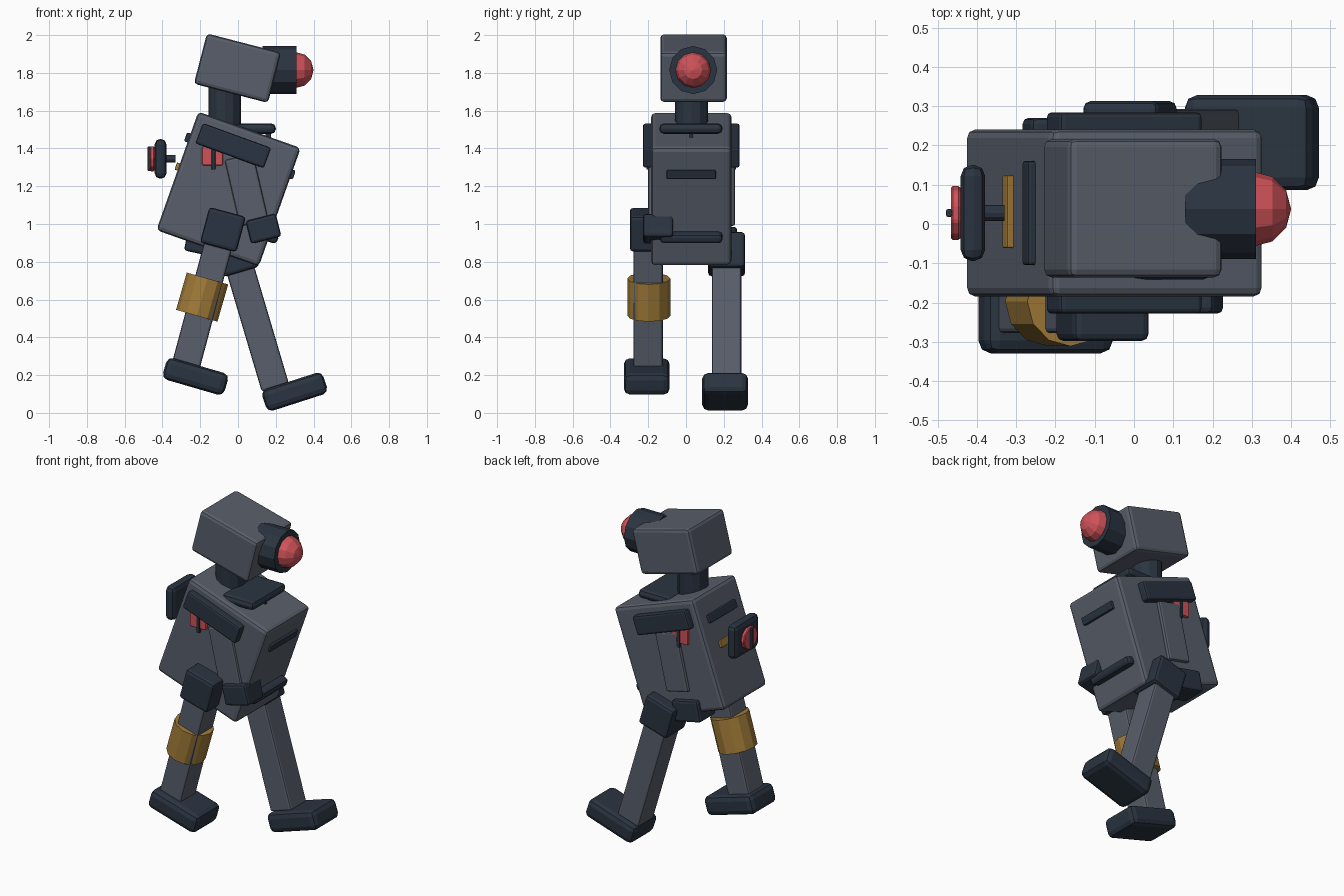
import bpy
import math
from mathutils import Matrix, Vector

if "Cube" in bpy.data.objects:
    bpy.data.objects.remove(bpy.data.objects["Cube"])


def material(name, rgb):
    m = bpy.data.materials.new(name)
    m.diffuse_color = (*rgb, 1)
    m.use_nodes = True
    m.node_tree.nodes["Principled BSDF"].inputs["Base Color"].default_value = m.diffuse_color
    return m


GREY = material("steel_grey", (0.098, 0.112, 0.145))
DARK = material("dark_navy", (0.023, 0.034, 0.052))
RED = material("lamp_red", (0.62, 0.085, 0.10))
GOLD = material("brass_gold", (0.36, 0.20, 0.04))


def finish(name, mat, tilt, bevel=0.0, segments=2):
    o = bpy.context.object
    o.name = name
    o.rotation_euler = (0, math.radians(tilt), 0)
    o.data.materials.append(mat)
    if bevel:
        b = o.modifiers.new("rounded_edges", "BEVEL")
        b.width = bevel
        b.segments = segments
    return o


def box(name, loc, size, mat, tilt=0, bevel=0.01):
    """Rounded box; tilt leans it about the y axis."""
    bpy.ops.mesh.primitive_cube_add(size=1, location=loc)
    bpy.context.object.data.transform(Matrix.Diagonal((*size, 1)))
    return finish(name, mat, tilt, bevel)


def tube(name, loc, radius, depth, mat, tilt=0, sides=12, bevel=0.0):
    bpy.ops.mesh.primitive_cylinder_add(vertices=sides, radius=radius,
                                        depth=depth, location=loc)
    return finish(name, mat, tilt, bevel, 1)


# Leaning torso; its local frame places the attached parts
TORSO_C, TORSO_T, MID = Vector((-0.05, 0.028, 1.185)), 19.5, 0.028
FRAME = Matrix.Translation(TORSO_C) @ Matrix.Rotation(math.radians(TORSO_T), 4, "Y")
box("torso", TORSO_C, (0.575, 0.425, 0.665), GREY, TORSO_T, 0.022)


def on_torso(name, local, size, mat, bevel=0.008):
    return box(name, FRAME @ Vector(local), size, mat, TORSO_T, bevel)


# Dark vents and brass strip on the chest and back
on_torso("chest_vent", (0.288, 0, 0.185), (0.03, 0.26, 0.05), DARK)
on_torso("belly_bar", (0.29, 0, -0.165), (0.09, 0.33, 0.055), DARK, 0.02)
on_torso("back_vent", (-0.29, 0, 0.185), (0.035, 0.265, 0.05), DARK)
on_torso("back_strip", (-0.293, 0.003, 0.022), (0.022, 0.185, 0.04), GOLD, 0.004)

# Neck, collar plate and head
tube("neck", (-0.07, 0.03, 1.63), 0.087, 0.24, DARK)
box("collar_plate", (0.09, 0.026, 1.505), (0.22, 0.335, 0.055), DARK, 0, 0.024)
box("collar_pin", (0.16, 0.028, 1.47), (0.03, 0.02, 0.04), DARK, 0, 0.004)
box("head", (-0.003, 0.04, 1.825), (0.405, 0.352, 0.275), GREY, 14.5, 0.02)

# Eye housing and lamp
tube("eye_housing", (0.22, 0.038, 1.815), 0.127, 0.18, DARK, 90)
bpy.ops.mesh.primitive_uv_sphere_add(segments=12, ring_count=6, radius=0.095,
                                     location=(0.305, 0.038, 1.815))
finish("eye_lamp", RED, 90)

# Gauge behind the back
box("gauge_body", (-0.41, MID, 1.345), (0.062, 0.245, 0.21), DARK, 0, 0.028)
tube("gauge_post", (-0.37, MID, 1.345), 0.02, 0.08, DARK, 90)
tube("gauge_lamp", (-0.454, MID, 1.345), 0.07, 0.024, RED, 90, 10, 0.005)
box("gauge_needle", (-0.47, MID, 1.345), (0.016, 0.02, 0.13), DARK, 0, 0.004)

# Shoulder bars and side lamps on both flanks
for side, word in ((-1, "near"), (1, "far")):
    y = MID + side * 0.2125
    box(word + "_shoulder_bar", (-0.025, y + side * 0.006, 1.415),
        (0.385, 0.075, 0.115), DARK, 20, 0.012)
    box(word + "_side_lamp", (-0.135, y, 1.36), (0.11, 0.035, 0.10), RED, 0, 0.008)
    box(word + "_lamp_needle", (-0.13, y + side * 0.015, 1.35),
        (0.02, 0.02, 0.125), DARK, 0, 0.004)

# Arms: near one swings forward, far one swings back
box("near_arm", (0.045, -0.125, 1.18), (0.155, 0.15, 0.36), GREY, -13, 0.012)
box("near_hand", (0.135, -0.148, 0.975), (0.165, 0.16, 0.125), DARK, -14, 0.015)
box("far_arm", (-0.08, 0.185, 1.18), (0.155, 0.15, 0.36), GREY, 13, 0.012)
box("far_hand", (-0.185, 0.19, 0.905), (0.18, 0.16, 0.13), DARK, 12, 0.015)

# Legs with hip blocks and feet
LEGS = (
    ("near", -0.2, 15, (-0.08, 0.97), (-0.185, 0.59), (-0.225, 0.193), 0.72),
    ("far", 0.215, -16.5, (-0.01, 0.84), (0.098, 0.47), (0.30, 0.112), 0.70),
)
for word, y, tilt, hip, shin, foot, length in LEGS:
    box(word + "_hip", (hip[0], y, hip[1]), (0.20, 0.195, 0.195), DARK, tilt, 0.018)
    box(word + "_leg", (shin[0], y, shin[1]), (0.15, 0.155, length), GREY, tilt, 0.012)
    box(word + "_foot", (foot[0], y - 0.008 * (y > 0) - 0.008 * (y < 0), foot[1]),
        (0.34, 0.242, 0.12), DARK, tilt * 1.08, 0.032)

# Brass cuff on the near leg
tube("leg_cuff", (-0.19, -0.197, 0.613), 0.114, 0.205, GOLD, 16)
